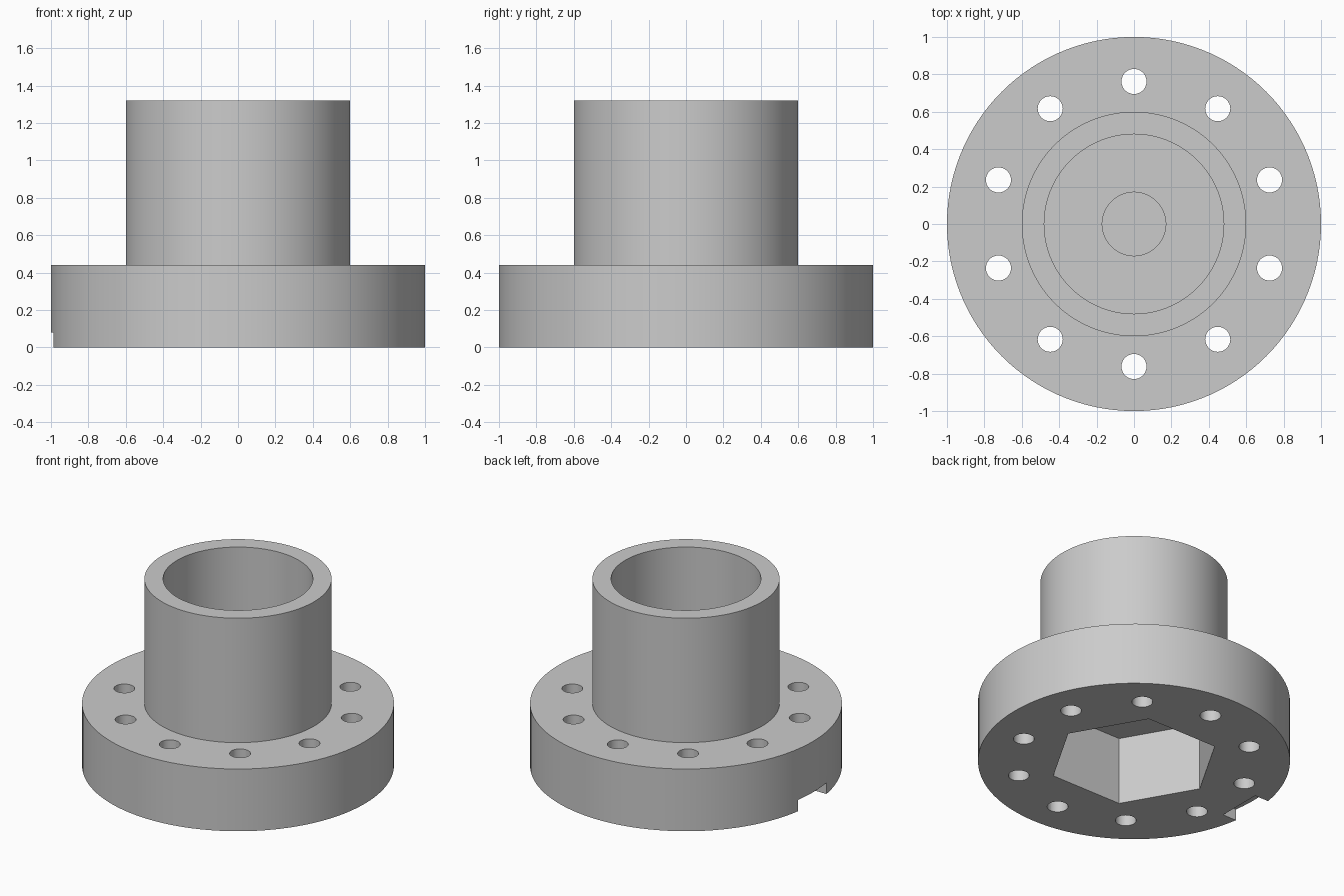
import bpy
import bmesh
from math import cos, sin, pi, radians
from mathutils import Vector

cube = bpy.data.objects.get("Cube")
if cube:
    bpy.data.objects.remove(cube, do_unlink=True)

grey = bpy.data.materials.new("plain grey")
grey.use_nodes = True
colour = (0.6, 0.6, 0.6, 1)
grey.diffuse_color = colour
grey.node_tree.nodes["Principled BSDF"].inputs["Base Color"].default_value = colour


def to_object(name, bm):
    bmesh.ops.recalc_face_normals(bm, faces=bm.faces)
    mesh = bpy.data.meshes.new(name)
    bm.to_mesh(mesh)
    bm.free()
    mesh.materials.append(grey)
    obj = bpy.data.objects.new(name, mesh)
    bpy.context.collection.objects.link(obj)
    return obj


def lathe(name, profile, steps=120):
    bm = bmesh.new()
    verts = [bm.verts.new((r, 0, z)) for r, z in profile]
    edges = [bm.edges.new(pair) for pair in zip(verts, verts[1:])]
    bmesh.ops.spin(bm, geom=verts + edges, cent=(0, 0, 0), axis=(0, 0, 1),
                   angle=2 * pi, steps=steps, use_merge=True)
    bmesh.ops.remove_doubles(bm, verts=bm.verts, dist=0.0001)
    return to_object(name, bm)


def prism(name, points, bottom, top):
    bm = bmesh.new()
    face = bm.faces.new([bm.verts.new((x, y, bottom)) for x, y in points])
    side = bmesh.ops.extrude_face_region(bm, geom=[face], use_keep_orig=True)
    moved = [v for v in side["geom"] if isinstance(v, bmesh.types.BMVert)]
    bmesh.ops.translate(bm, verts=moved, vec=Vector((0, 0, top - bottom)))
    return to_object(name, bm)


def ring(radius, sides, cx=0, cy=0):
    return [(cx + radius * cos(2 * pi * i / sides),
             cy + radius * sin(2 * pi * i / sides)) for i in range(sides)]


# Flange, tubular hub and stepped bore
body = lathe("flanged_hub", [
    (0, 0), (1, 0), (1, 0.44), (0.6, 0.44), (0.6, 1.32),
    (0.48, 1.32), (0.48, 0.62), (0.17, 0.62), (0.17, 0.56), (0, 0.56)])

# Hexagonal socket underneath
cutters = [prism("hex_socket_cutter", ring(0.55, 6), -0.1, 0.48)]

# Notch in the rim of the flange
cutters.append(prism("rim_notch_cutter", [
    (-1.1, -0.16), (-0.88, -0.16), (-0.88, 0.16), (-1.1, 0.16)], -0.1, 0.08))

# Bolt circle
for i in range(10):
    a = radians(18 + 36 * i)
    cutters.append(prism("bolt_hole_cutter",
                         ring(0.067, 32, 0.762 * cos(a), 0.762 * sin(a)), -0.1, 0.6))

# Cut the openings
bpy.ops.object.select_all(action="DESELECT")
body.select_set(True)
bpy.context.view_layer.objects.active = body
for cutter in cutters:
    cutter.hide_render = True
    cut = body.modifiers.new("cut", "BOOLEAN")
    cut.operation = "DIFFERENCE"
    cut.solver = "EXACT"
    cut.object = cutter
    bpy.ops.object.modifier_apply(modifier=cut.name)
    bpy.data.objects.remove(cutter, do_unlink=True)

bpy.ops.object.shade_smooth_by_angle(angle=radians(30))
